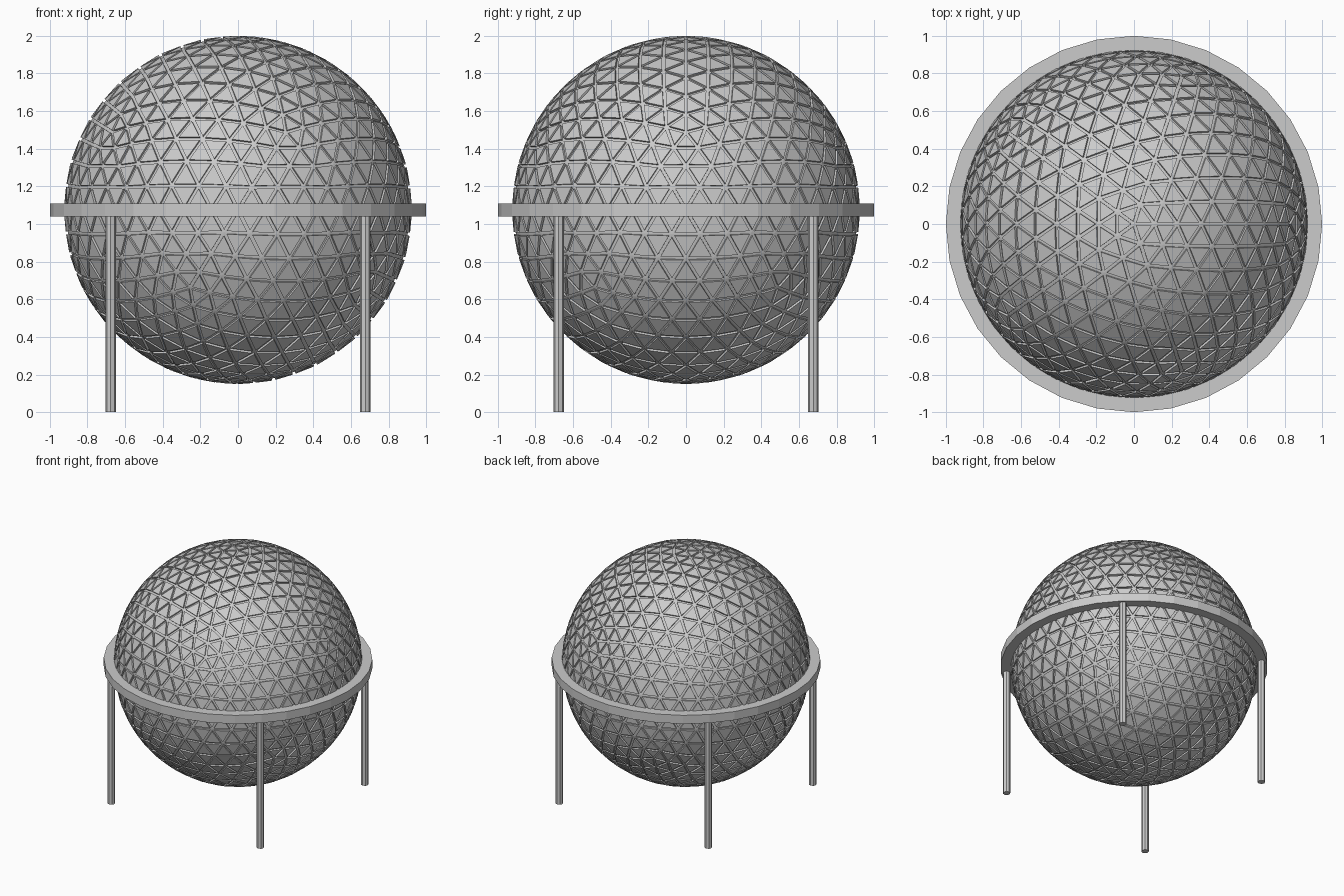
import bpy, bmesh, math
from mathutils import Vector

if "Cube" in bpy.data.objects:
    bpy.data.objects.remove(bpy.data.objects["Cube"])

CENTRE_Z = 1.075


def make_object(name, bm):
    mesh = bpy.data.meshes.new(name)
    bm.to_mesh(mesh)
    bm.free()
    obj = bpy.data.objects.new(name, mesh)
    bpy.context.collection.objects.link(obj)
    return obj


# Geodesic sphere: every triangle is a raised panel with a groove around it
bm = bmesh.new()
bmesh.ops.create_icosphere(bm, subdivisions=4, radius=0.914)
panels = list(bm.faces)
bmesh.ops.inset_individual(bm, faces=panels, thickness=0.008, use_even_offset=True)
raised = bmesh.ops.extrude_discrete_faces(bm, faces=panels)["faces"]
for face in raised:
    offset = face.normal * 0.012
    for v in face.verts:
        v.co += offset
bmesh.ops.translate(bm, verts=bm.verts, vec=(0, 0, CENTRE_Z))
make_object("panelled_sphere", bm)

# Flat support ring around the equator
bm = bmesh.new()
SIDES = 32
profile = [(0.91, 1.04), (1.0, 1.04), (1.0, 1.11), (0.91, 1.11)]
loops = []
for i in range(SIDES):
    a = 2 * math.pi * i / SIDES
    loops.append([bm.verts.new((r * math.cos(a), r * math.sin(a), z)) for r, z in profile])
for i in range(SIDES):
    p, q = loops[i], loops[(i + 1) % SIDES]
    for k in range(4):
        n = (k + 1) % 4
        bm.faces.new((p[k], q[k], q[n], p[n]))
bmesh.ops.recalc_face_normals(bm, faces=bm.faces)
make_object("support_ring", bm)

# Four slender legs under the ring
for name, sx, sy in (("front_left_leg", -1, -1), ("front_right_leg", 1, -1),
                     ("back_left_leg", -1, 1), ("back_right_leg", 1, 1)):
    bm = bmesh.new()
    bmesh.ops.create_cone(bm, cap_ends=True, segments=8, radius1=0.028,
                          radius2=0.028, depth=1.05)
    bmesh.ops.translate(bm, verts=bm.verts, vec=(sx * 0.677, sy * 0.677, 0.525))
    make_object(name, bm)
